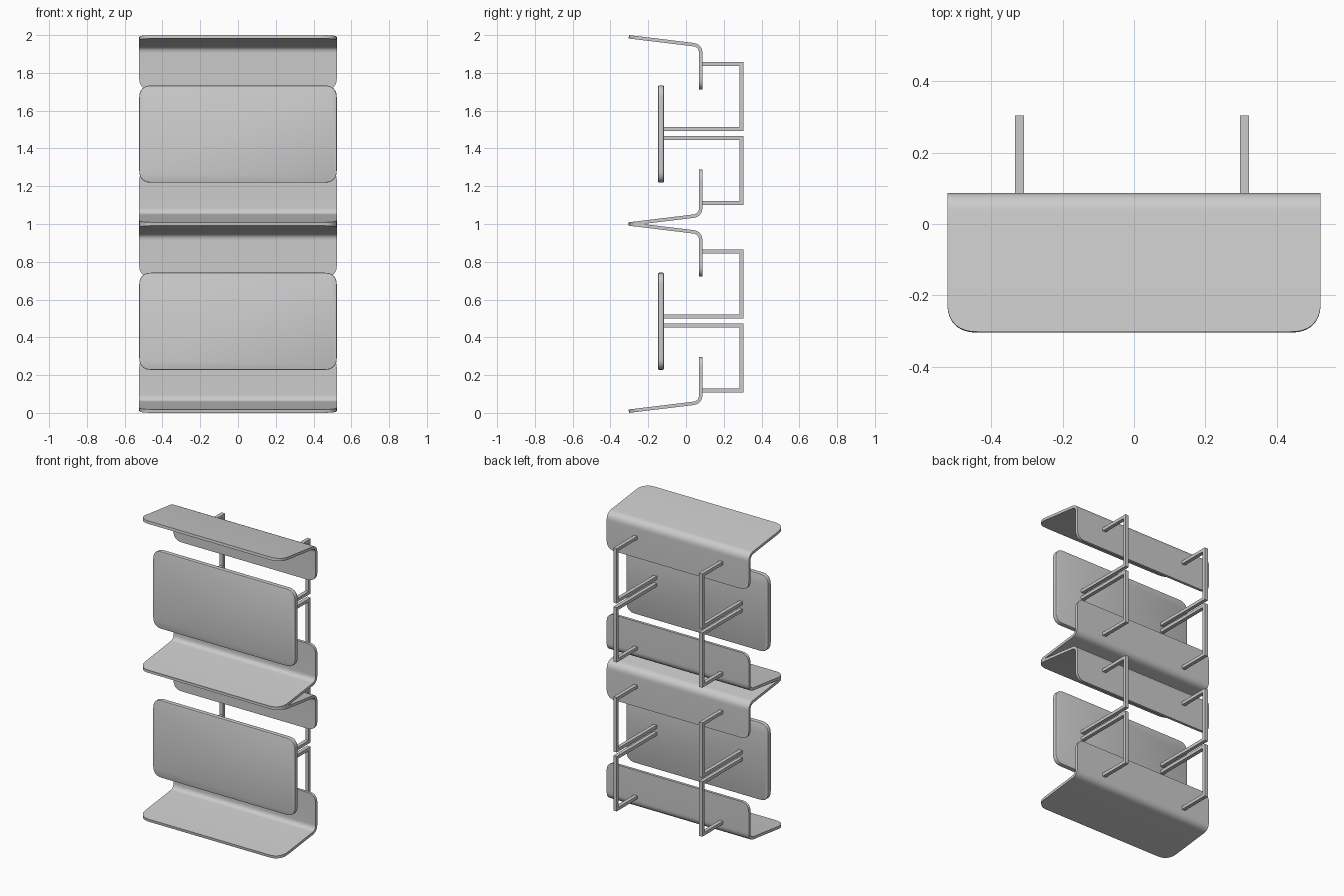
import bpy, bmesh, math
from mathutils import Vector

if "Cube" in bpy.data.objects:
    bpy.data.objects.remove(bpy.data.objects["Cube"])

W = 0.523          # half width of shelves and panels
T = 0.018          # sheet thickness
STEP = 0.991       # vertical spacing between the two units
SQ = 2.4           # squareness of the rounded corners


def finish(name, bm, angle=35):
    bmesh.ops.recalc_face_normals(bm, faces=bm.faces)
    me = bpy.data.meshes.new(name)
    bm.to_mesh(me)
    bm.free()
    ob = bpy.data.objects.new(name, me)
    bpy.context.collection.objects.link(ob)
    bpy.ops.object.select_all(action='DESELECT')
    bpy.context.view_layer.objects.active = ob
    ob.select_set(True)
    bpy.ops.object.shade_smooth_by_angle(angle=math.radians(angle))
    return ob


def inset(d, r):
    """How far a rounded corner pulls the side in at distance d from the end."""
    if d >= r:
        return 0.0
    return r - r * (1 - (1 - d / r) ** SQ) ** (1 / SQ)


def bent_shelf(name, z0, up, flange):
    # centre line: sloping tray, soft bend, upright flange
    tip, corner, end = Vector((-0.303, 0.009)), Vector((0.078, 0.055)), Vector((0.078, flange))
    a = corner + (tip - corner).normalized() * 0.042
    b = corner + (end - corner).normalized() * 0.042
    r1, r2 = 0.085, 0.06
    ease = [1 - math.cos(i / 10 * math.pi / 2) for i in range(11)]
    path = [tip + (a - tip).normalized() * r1 * e for e in ease]
    path += [a.lerp(corner, t / 10).lerp(corner.lerp(b, t / 10), t / 10) for t in range(11)]
    path += [end + (b - end).normalized() * r2 * e for e in reversed(ease)]
    bm = bmesh.new()
    rows = []
    for p in path:
        w = W - inset((p - tip).length, r1) - inset((p - end).length, r2)
        rows.append([bm.verts.new((x, p.x, z0 + up * p.y)) for x in (-w, w)])
    for p, q in zip(rows, rows[1:]):
        bm.faces.new((p[0], p[1], q[1], q[0]))
    ob = finish(name, bm)
    m = ob.modifiers.new("thickness", 'SOLIDIFY')
    m.thickness, m.offset, m.use_even_offset = T, 0, True
    bpy.ops.object.modifier_apply(modifier=m.name)
    bpy.ops.object.shade_smooth_by_angle(angle=math.radians(35))


def panel(name, z0, z1):
    r, n = 0.065, 10
    cz, h = (z0 + z1) / 2, (z1 - z0) / 2
    pts = []
    for k, (sx, sz) in enumerate(((1, 1), (-1, 1), (-1, -1), (1, -1))):
        for i in range(n + 1):
            t = (i if k % 2 == 0 else n - i) / n * math.pi / 2
            c, s = max(math.cos(t), 0) ** (2 / SQ), max(math.sin(t), 0) ** (2 / SQ)
            pts.append((sx * (W - r + r * c), -0.148, cz + sz * (h - r + r * s)))
    bm = bmesh.new()
    f = bm.faces.new([bm.verts.new(p) for p in pts])
    ext = bmesh.ops.extrude_face_region(bm, geom=[f], use_keep_orig=True)
    bmesh.ops.translate(bm, vec=(0, 0.031, 0),
                        verts=[v for v in ext['geom'] if isinstance(v, bmesh.types.BMVert)])
    rim = [e for e in bm.edges if abs(e.verts[0].co.y - e.verts[1].co.y) < 1e-5]
    bmesh.ops.bevel(bm, geom=rim, offset=0.005, segments=2, profile=0.5, affect='EDGES')
    finish(name, bm)


def bracket(name, x, z0, up):
    # C-shaped bar from the flange back, along and forward to the panel
    t = 0.021
    prof = [(0.082, 0.109), (0.304, 0.109), (0.304, 0.474), (-0.119, 0.474),
            (-0.119, 0.474 - t), (0.304 - t, 0.474 - t), (0.304 - t, 0.109 + t), (0.082, 0.109 + t)]
    bm = bmesh.new()
    f = bm.faces.new([bm.verts.new((x - 0.0125, y, z0 + up * z)) for y, z in prof])
    ext = bmesh.ops.extrude_face_region(bm, geom=[f], use_keep_orig=True)
    bmesh.ops.translate(bm, vec=(0.025, 0, 0),
                        verts=[v for v in ext['geom'] if isinstance(v, bmesh.types.BMVert)])
    finish(name, bm)


# Two stacked units, each with two shelves, a front panel and four brackets
for unit, z in (("lower", 0.0), ("upper", STEP)):
    bent_shelf(unit + "_bottom_shelf", z, 1, 0.297)
    bent_shelf(unit + "_top_shelf", z + 1.009, -1, 0.288)
    panel(unit + "_front_panel", z + 0.228, z + 0.742)
    for side, x in (("left", -0.3205), ("right", 0.3095)):
        bracket(f"{unit}_{side}_bottom_bracket", x, z, 1)
        bracket(f"{unit}_{side}_top_bracket", x, z + 0.975, -1)
